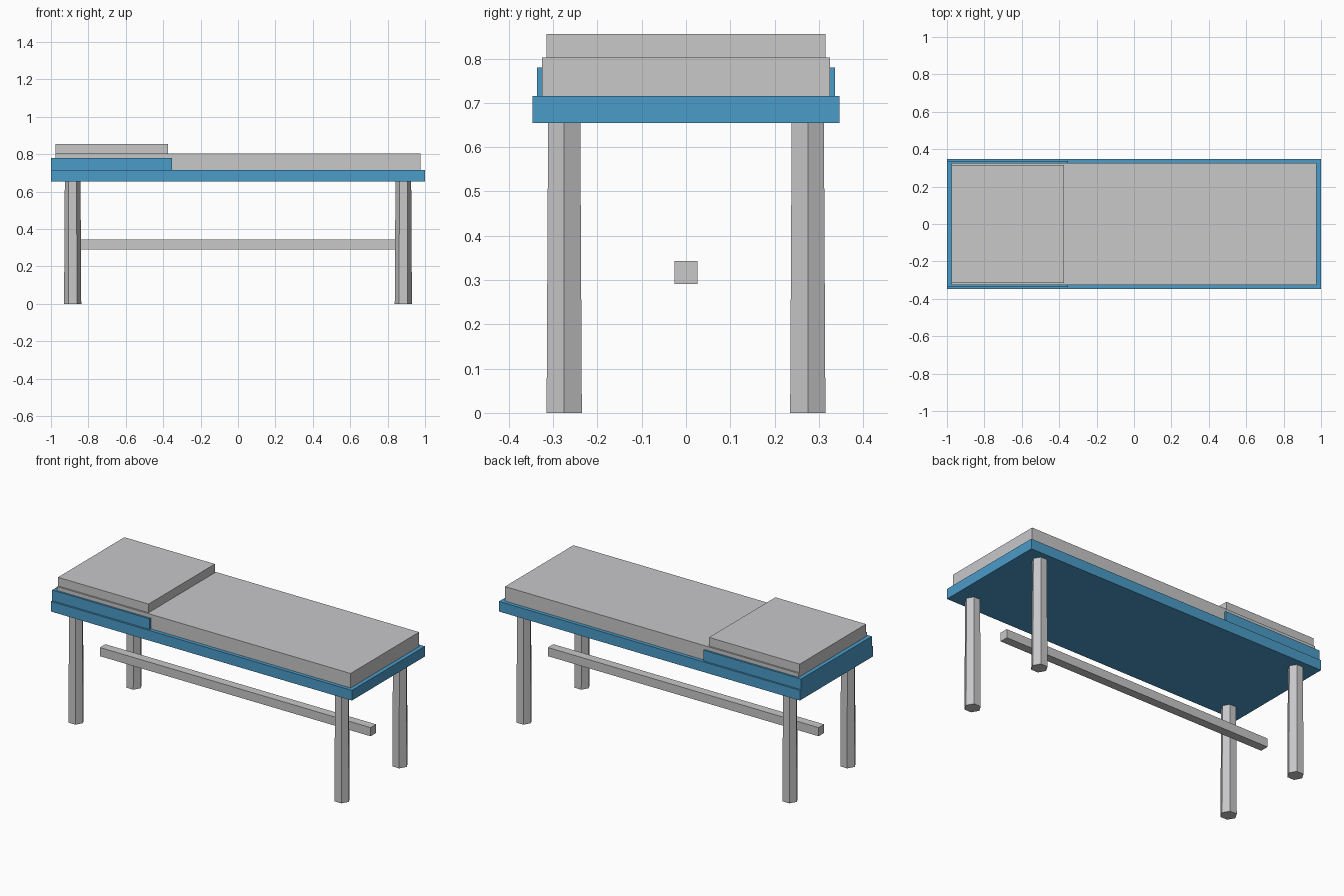
import bpy
import math

cube = bpy.data.objects.get("Cube")
if cube:
    bpy.data.objects.remove(cube, do_unlink=True)


def make_material(name, rgb):
    mat = bpy.data.materials.new(name)
    mat.use_nodes = True
    colour = (*rgb, 1.0)
    mat.diffuse_color = colour
    mat.node_tree.nodes["Principled BSDF"].inputs["Base Color"].default_value = colour
    return mat


grey = make_material("light grey", (0.58, 0.58, 0.59))
blue = make_material("blue", (0.07, 0.33, 0.58))


def box(name, x, half_y, z, mat):
    """Box between x and z limits, centred on y = 0."""
    bpy.ops.mesh.primitive_cube_add(
        size=1, location=(sum(x) / 2, 0, sum(z) / 2))
    obj = bpy.context.object
    obj.name = name
    obj.scale = (x[1] - x[0], 2 * half_y, z[1] - z[0])
    bpy.ops.object.transform_apply(location=False, rotation=False, scale=True)
    obj.data.materials.append(mat)
    return obj


def leg(name, x, y, height):
    """Slightly tapered six-sided leg with corners pointing along x."""
    bpy.ops.mesh.primitive_cone_add(
        vertices=6, radius1=0.046, radius2=0.042, depth=height,
        location=(x, y, height / 2), rotation=(0, 0, math.radians(30)))
    obj = bpy.context.object
    obj.name = name
    bpy.ops.object.transform_apply(location=False, rotation=True, scale=False)
    # Make sure a corner, not a flat, points along x
    if max(v.co.x for v in obj.data.vertices) < 0.045:
        obj.rotation_euler.z = math.radians(30)
    obj.data.materials.append(grey)
    return obj


base = 0.655
deck = 0.716
cushion_top = 0.803

# Bed frame and raised head surround
box("bed_frame", (-1, 1), 0.347, (base, deck), blue)
box("head_surround", (-1, -0.352), 0.336, (deck, 0.78), blue)

# Cushions
box("mattress", (-0.976, 0.976), 0.325, (deck, cushion_top), grey)
box("pillow", (-0.976, -0.374), 0.315, (cushion_top, 0.855), grey)

# Stretcher rail under the bed
box("stretcher_rail", (-0.9, 0.9), 0.026, (0.291, 0.343), grey)

# Four legs
for side, x in (("right", -0.884), ("left", 0.884)):
    for end, y in (("front", -0.275), ("back", 0.275)):
        leg(f"{end}_{side}_leg", x, y, base)
